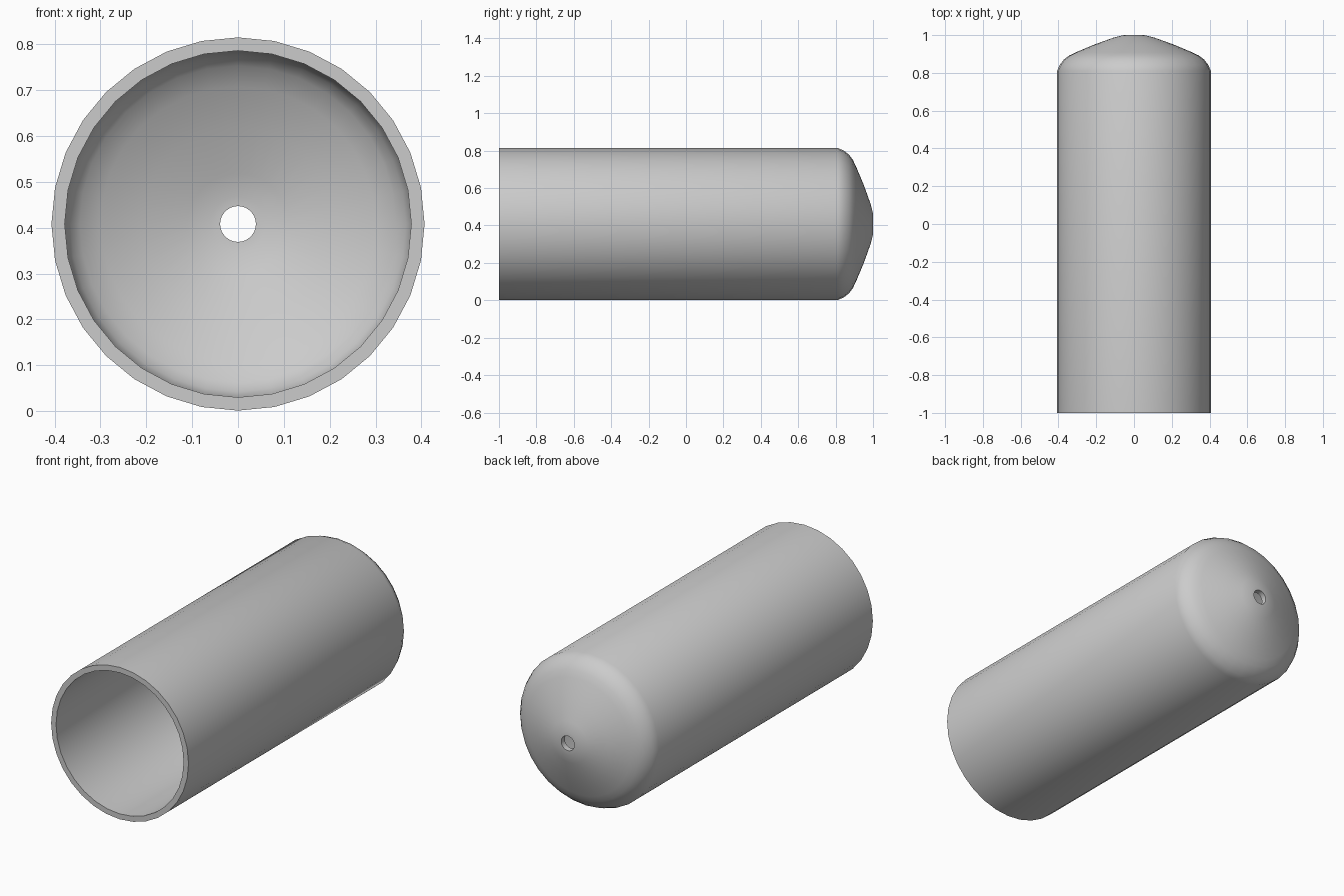
import bpy, bmesh, math

if "Cube" in bpy.data.objects:
    bpy.data.objects.remove(bpy.data.objects["Cube"])

SIDES = 32
AXIS_Z = 0.408


def lathe_y(name, profile, sides):
    """Revolve a closed (radius, y) profile about the horizontal y axis."""
    bm = bmesh.new()
    rings = []
    for i in range(sides):
        a = 2 * math.pi * i / sides
        rings.append([bm.verts.new((r * math.cos(a), y, AXIS_Z + r * math.sin(a)))
                      for r, y in profile])
    n = len(profile)
    for i in range(sides):
        a, b = rings[i], rings[(i + 1) % sides]
        for j in range(n):
            k = (j + 1) % n
            bm.faces.new((a[j], a[k], b[k], b[j]))
    bmesh.ops.recalc_face_normals(bm, faces=bm.faces)
    mesh = bpy.data.meshes.new(name)
    bm.to_mesh(mesh)
    bm.free()
    obj = bpy.data.objects.new(name, mesh)
    bpy.context.collection.objects.link(obj)
    return obj


# Outer wall and domed end, from the open rim to the small hole
outer = [(0.407, -1.0), (0.407, 0.81), (0.393, 0.843), (0.37, 0.872),
         (0.343, 0.892), (0.31, 0.908), (0.21, 0.95), (0.11, 0.986),
         (0.06, 0.999), (0.039, 1.0)]
# Inner wall, from the hole back to the rim
inner = [(0.039, 0.97), (0.06, 0.969), (0.11, 0.955), (0.21, 0.919),
         (0.30, 0.88), (0.345, 0.853), (0.366, 0.83), (0.378, 0.80),
         (0.378, -1.0)]

shell = lathe_y("hollow_domed_shell", outer + inner, SIDES)

# Smooth walls with crisp rim and hole edges
bpy.context.view_layer.objects.active = shell
shell.select_set(True)
bpy.ops.object.shade_smooth_by_angle(angle=math.radians(35))
